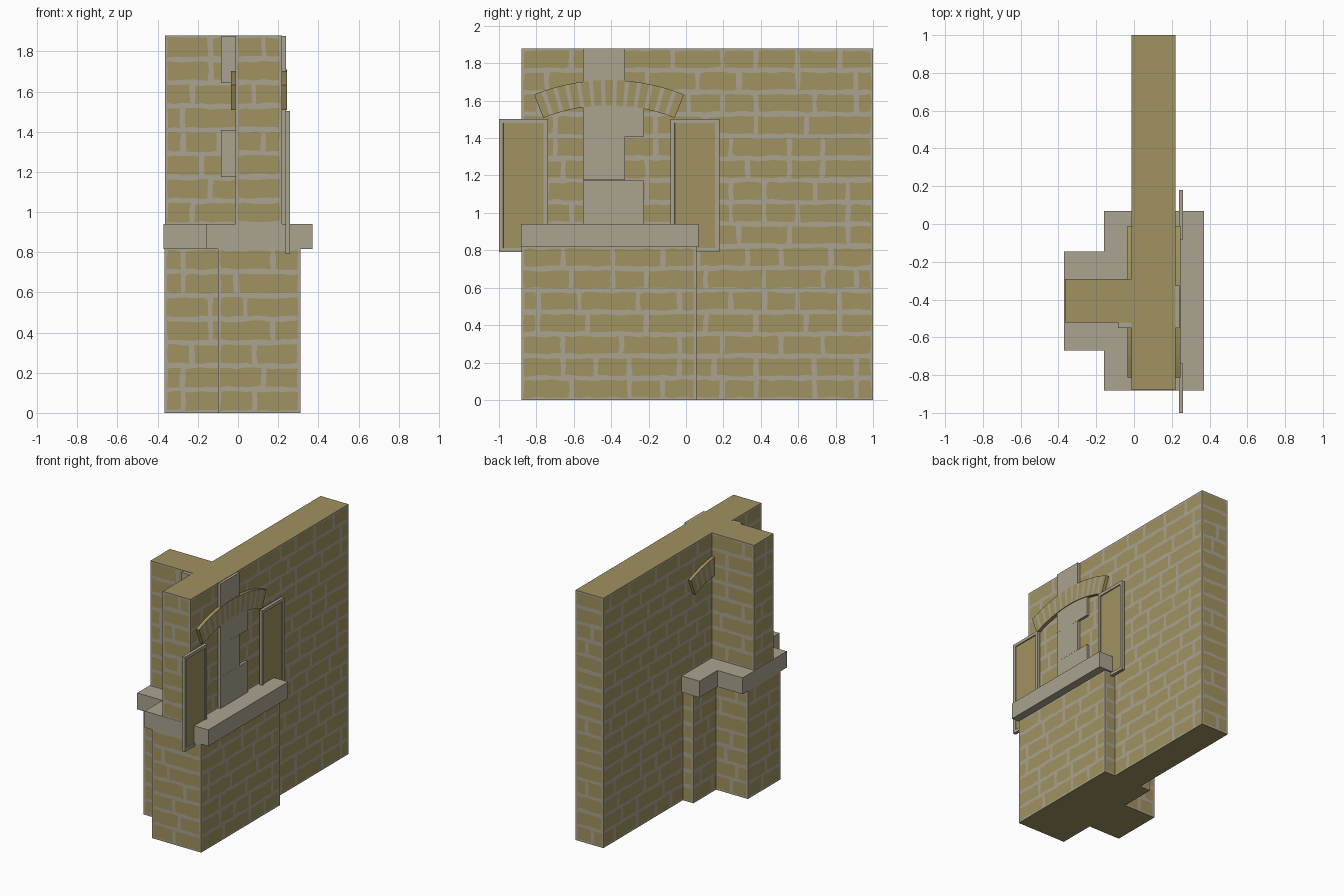
import bpy, bmesh, math, random
from mathutils import Vector

if "Cube" in bpy.data.objects:
    bpy.data.objects.remove(bpy.data.objects["Cube"])

random.seed(4)


def material(name, rgb):
    m = bpy.data.materials.new(name)
    m.diffuse_color = (*rgb, 1)
    m.use_nodes = True
    m.node_tree.nodes["Principled BSDF"].inputs["Base Color"].default_value = m.diffuse_color
    return m


BRICK = material("ochre_brick", (0.352, 0.287, 0.117))
STONE = material("pale_stone", (0.402, 0.366, 0.275))
ROW = 0.1175      # height of one brick course
STEP = 0.045      # spacing of the points that brick ends snap to


def finish(bm, name, mats):
    mesh = bpy.data.meshes.new(name)
    bm.to_mesh(mesh)
    bm.free()
    for m in mats:
        mesh.materials.append(m)
    obj = bpy.data.objects.new(name, mesh)
    bpy.context.collection.objects.link(obj)
    return obj


def make_box(bm, lo, hi):
    geo = bmesh.ops.create_cube(bm, size=1)
    for v in geo["verts"]:
        v.co = [lo[i] + (v.co[i] + 0.5) * (hi[i] - lo[i]) for i in range(3)]


def stone_box(name, lo, hi):
    bm = bmesh.new()
    make_box(bm, lo, hi)
    return finish(bm, name, [STONE])


def brick_cell(bm, place, u0, u1, us, v0, v1):
    """One uneven brick face with a ring of mortar, all in one plane."""
    mid = (v0 + v1) / 2
    outer = [(u, v0) for u in us] + [(u1, mid)]
    outer += [(u, v1) for u in reversed(us)] + [(u0, mid)]
    inner = []
    for u, v in outer:
        m, k = random.uniform(0.008, 0.018), random.uniform(0.008, 0.018)
        inner.append((min(max(u, u0 + m), u1 - m), min(max(v, v0 + k), v1 - k)))
    a = [bm.verts.new(place(*p)) for p in outer]
    b = [bm.verts.new(place(*p)) for p in inner]
    bm.faces.new(b).material_index = 0
    for i in range(len(a)):
        j = (i + 1) % len(a)
        bm.faces.new((a[i], a[j], b[j], b[i])).material_index = 1


def brick_block(name, x0, x1, y0, y1, z0, z1):
    """Block with brick courses on its four sides and plain top and bottom."""
    bm = bmesh.new()
    rows = max(1, round((z1 - z0) / ROW))
    rh = (z1 - z0) / rows
    corners = [(x0, y0), (x1, y0), (x1, y1), (x0, y1)]
    for s in range(4):
        p, q = Vector(corners[s]), Vector(corners[(s + 1) % 4])
        width = (q - p).length
        n = max(2, round(width / STEP))
        du = width / n
        d = (q - p) / width

        def place(u, v):
            return (p.x + d.x * u, p.y + d.y * u, v)

        for r in range(rows):
            pos = 0
            while pos < n:
                k = random.choice((2, 3, 4, 5, 6)) if pos == 0 else random.choice((4, 5, 6, 7))
                if n - pos - k < 2:
                    k = n - pos
                us = [(pos + i) * du for i in range(k + 1)]
                brick_cell(bm, place, us[0], us[-1], us, z0 + r * rh, z0 + (r + 1) * rh)
                pos += k
    bmesh.ops.remove_doubles(bm, verts=bm.verts, dist=0.0005)
    caps = bmesh.ops.holes_fill(bm, edges=[e for e in bm.edges if e.is_boundary], sides=0)
    for f in caps["faces"]:
        f.material_index = 0
    bmesh.ops.recalc_face_normals(bm, faces=bm.faces)
    return finish(bm, name, [BRICK, STONE])


# Brickwork: main wall, thick base, cross wall and its base
brick_block("main_wall", -0.012, 0.22, -0.879, 1.0, 0, 1.88)
brick_block("wall_base", -0.10, 0.31, -0.88, 0.055, 0, 0.82)
brick_block("cross_wall", -0.364, 0.0, -0.522, -0.29, 0.82, 1.88)
brick_block("cross_wall_base", -0.365, 0.0, -0.60, -0.215, 0, 0.82)

# T-shaped stone ledge on top of the bases
bm = bmesh.new()
outline = [(-0.16, -0.881), (0.37, -0.881), (0.37, 0.068), (-0.16, 0.068),
           (-0.16, -0.145), (-0.37, -0.145), (-0.37, -0.67), (-0.16, -0.67)]
face = bm.faces.new([bm.verts.new((x, y, 0.817)) for x, y in outline])
ext = bmesh.ops.extrude_face_region(bm, geom=[face])
for g in ext["geom"]:
    if isinstance(g, bmesh.types.BMVert):
        g.co.z = 0.94
bmesh.ops.recalc_face_normals(bm, faces=bm.faces)
finish(bm, "stone_ledge", [STONE])

# Corner stones, laid lengthwise in turn
for i in range(4):
    z0 = 0.94 + i * 0.2345
    if i % 2 == 0:
        lo, hi = (0.01, -0.55, z0), (0.24, -0.225, z0 + 0.234)
    else:
        lo, hi = (-0.085, -0.55, z0), (0.24, -0.325, z0 + 0.234)
    stone_box("corner_stone_%d" % (i + 1), lo, hi)

# Shallow brick arch, passing right through the wall
bm = bmesh.new()
BRICKS, HALF, CY, CZ = 13, math.radians(21.8), -0.412, 0.63
pitch = 2 * HALF / (BRICKS - 0.35)
angles = []
for i in range(BRICKS):
    angles += [-HALF + i * pitch, -HALF + (i + 0.65) * pitch]
rings = []
for a in angles:
    rings.append([bm.verts.new((x, CY + r * math.sin(a), CZ + r * math.cos(a)))
                  for x, r in ((-0.035, 0.945), (0.245, 0.945), (0.245, 1.08), (-0.035, 1.08))])
for i in range(len(rings) - 1):
    for j in range(4):
        k = (j + 1) % 4
        f = bm.faces.new((rings[i][j], rings[i][k], rings[i + 1][k], rings[i + 1][j]))
        f.material_index = i % 2 if j % 2 else 0
bm.faces.new(rings[0])
bm.faces.new(rings[-1])
bmesh.ops.recalc_face_normals(bm, faces=bm.faces)
finish(bm, "brick_arch", [BRICK, STONE])

# Shutters: stone-coloured frame around a sunken panel
for name, y0 in (("left_shutter", -1.0), ("right_shutter", -0.083)):
    bm = bmesh.new()
    make_box(bm, (0.237, y0, 0.79), (0.26, y0 + 0.262, 1.503))
    bmesh.ops.recalc_face_normals(bm, faces=bm.faces)
    for f in [f for f in bm.faces if abs(f.normal.x) > 0.9]:
        bmesh.ops.inset_individual(bm, faces=[f], thickness=0.032)
        bmesh.ops.inset_individual(bm, faces=[f], thickness=0.0005, depth=-0.008)
        f.material_index = 1
    finish(bm, name, [STONE, BRICK])
